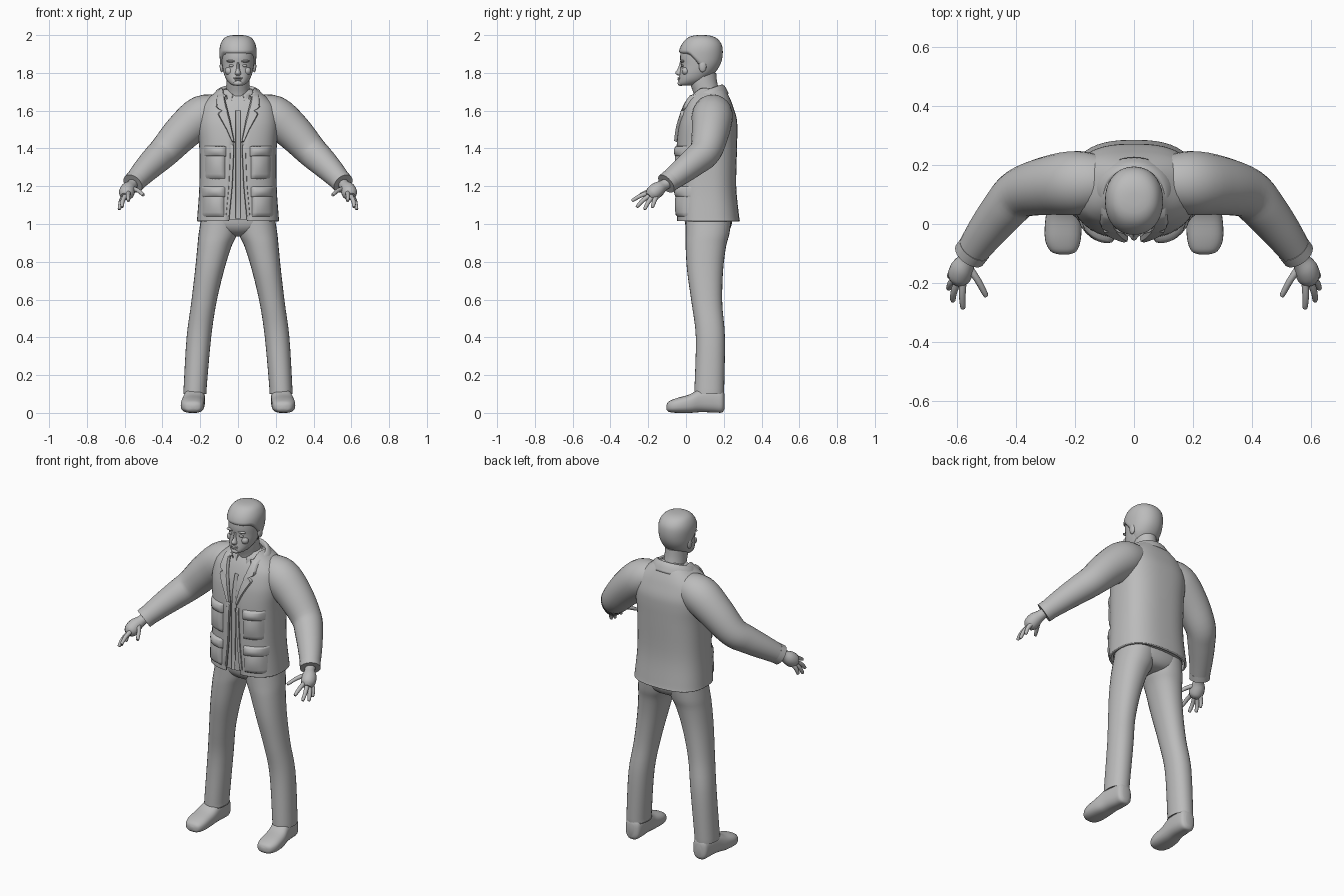
import bpy, bmesh, math
from mathutils import Vector

if "Cube" in bpy.data.objects:
    bpy.data.objects.remove(bpy.data.objects["Cube"])

grey = bpy.data.materials.new("plain_grey")
grey.diffuse_color = (0.5, 0.5, 0.5, 1)
grey.use_nodes = True
grey.node_tree.nodes["Principled BSDF"].inputs["Base Color"].default_value = grey.diffuse_color


def finish(name, bm, mirror=False, thick=0, angle=50):
    bmesh.ops.recalc_face_normals(bm, faces=bm.faces)
    me = bpy.data.meshes.new(name)
    bm.to_mesh(me)
    bm.free()
    me.materials.append(grey)
    ob = bpy.data.objects.new(name, me)
    bpy.context.collection.objects.link(ob)
    bpy.ops.object.select_all(action='DESELECT')
    ob.select_set(True)
    bpy.context.view_layer.objects.active = ob
    bpy.ops.object.shade_smooth_by_angle(angle=math.radians(angle))
    if thick:
        m = ob.modifiers.new("thickness", 'SOLIDIFY')
        m.thickness, m.offset = thick, -1
    if mirror:
        ob.modifiers.new("mirror", 'MIRROR').use_mirror_merge = False
    return ob


def dense(rows, k=4):
    """Catmull-Rom resampling of rows of numbers."""
    out = []
    for i in range(len(rows) - 1):
        p = [rows[max(0, min(len(rows) - 1, i + d))] for d in (-1, 0, 1, 2)]
        for s in range(k):
            t = s / k
            out.append([0.5 * (2 * b + (c - a) * t + (2 * a - 5 * b + 4 * c - d) * t * t
                               + (3 * b - a - 3 * c + d) * t ** 3) for a, b, c, d in zip(*p)])
    return out + [list(rows[-1])]


def at(rows, z):
    """Linear lookup by first column."""
    if z <= rows[0][0]:
        return rows[0]
    for a, b in zip(rows, rows[1:]):
        if z <= b[0]:
            t = (z - a[0]) / (b[0] - a[0])
            return [u + (v - u) * t for u, v in zip(a, b)]
    return rows[-1]


def sup(a, n):
    c, s = math.cos(a), math.sin(a)
    return (math.copysign(abs(c) ** (2 / n), c), math.copysign(abs(s) ** (2 / n), s))


def skin(rings, closed=True, caps=True):
    bm = bmesh.new()
    vs = [[bm.verts.new(p) for p in r] for r in rings]
    n = len(vs[0])
    for a, b in zip(vs, vs[1:]):
        for i in range(n if closed else n - 1):
            j = (i + 1) % n
            bm.faces.new((a[i], a[j], b[j], b[i]))
    if closed and caps:
        bm.faces.new(vs[0])
        bm.faces.new(vs[-1])
    return bm


def loft(rows, n=2.0, seg=28, axis='z'):
    """Rows: station, x0, x1, then low and high limit of the other axis."""
    rings = []
    for s, x0, x1, w0, w1 in dense(rows):
        ring = []
        for i in range(seg):
            c, q = sup(math.tau * i / seg, n)
            x, w = (x0 + x1) / 2 + c * (x1 - x0) / 2, (w0 + w1) / 2 + q * (w1 - w0) / 2
            ring.append((x, w, s) if axis == 'z' else (x, s, w))
        rings.append(ring)
    return skin(rings)


def tube(rows, seg=16, k=4):
    """Round limb along rows of x, y, z, radius."""
    d = dense(rows, k)
    rings = []
    for i, r in enumerate(d):
        t = (Vector(d[min(i + 1, len(d) - 1)][:3]) - Vector(d[max(i - 1, 0)][:3])).normalized()
        u = t.cross(Vector((0, 1, 0.2))).normalized()
        v = t.cross(u)
        rings.append([Vector(r[:3]) + r[3] * (u * math.cos(math.tau * j / seg) + v * math.sin(math.tau * j / seg))
                      for j in range(seg)])
    return skin(rings)


def ball(name, c, r, mirror=False):
    bm = bmesh.new()
    bmesh.ops.create_uvsphere(bm, u_segments=16, v_segments=10, radius=1)
    for v in bm.verts:
        v.co = Vector(c) + Vector([a * b for a, b in zip(v.co, r)])
    return finish(name, bm, mirror)


# jacket body: height, front, back, half width
JACKET = dense([(1.015, -.05, .285, .218), (1.05, -.05, .28, .215), (1.2, -.05, .266, .205),
                (1.4, -.05, .27, .205), (1.5, -.042, .272, .213), (1.56, -.03, .268, .212),
                (1.62, -.01, .25, .198), (1.66, .01, .235, .165), (1.70, .035, .215, .115), (1.72, .045, .2, .09)])
GAP = [(1.015, .05), (1.2, .032), (1.43, .022), (1.55, .045), (1.65, .07), (1.72, .085)]
N = 2.6


def front_y(x, z, off=0):
    _, f, b, rx = at(JACKET, z)
    k = max(0, 1 - min(1, abs(x) / rx) ** N) ** (1 / N)
    return (f + b) / 2 - (b - f) / 2 * k - off


rings = []
for z, f, b, rx in JACKET:
    g = min(.98, at(GAP, z)[1] / rx)
    a0 = math.acos(g ** (N / 2))
    ring = []
    for i in range(49):
        c, s = sup(-a0 + (math.pi + 2 * a0) * i / 48, N)
        ring.append((c * rx, (f + b) / 2 + s * (b - f) / 2, z))
    rings.append(ring)
finish("jacket_body", skin(rings, closed=False), thick=.012)


def patch(name, z0, z1, lo, hi, puff, mirror=True, nx=8, nz=10):
    """Raised panel lying on the jacket front, with edges sunk into it."""
    rings = []
    for j in range(nz + 1):
        z = z0 + (z1 - z0) * j / nz
        xs = [lo(z) + (hi(z) - lo(z)) * i / nx for i in range(nx + 1)]
        rings.append([(x, front_y(x, z, -.006 if i in (0, nx) or j in (0, nz) else puff(i / nx, j / nz)), z)
                      for i, x in enumerate(xs)])
    return finish(name, skin(rings, closed=False), mirror, angle=60)


def bulge(h):
    return lambda u, v: h * (.45 + .55 * math.sin(math.pi * u) * math.sin(math.pi * v))


# pockets and flaps
for label, z0, z1, x0, x1 in (("chest", 1.235, 1.385, .065, .178), ("hip", 1.035, 1.17, .07, .193)):
    patch(label + "_pocket", z0, z1, lambda z: x0, lambda z: x1, bulge(.022))
    patch(label + "_pocket_flap", z1 - .03, z1 + .03, lambda z: x0 - .006, lambda z: x1 + .005, bulge(.026))
# lapels with notch, front hems
LAPEL = [(1.43, .03), (1.50, .062), (1.585, .112), (1.60, .088), (1.615, .118), (1.69, .112)]
patch("lapel", 1.43, 1.69, lambda z: at(GAP, z)[1] - .004, lambda z: at(LAPEL, z)[1],
      lambda u, v: .010 + .006 * u, nz=26)
patch("front_hem", 1.02, 1.44, lambda z: at(GAP, z)[1] - .003, lambda z: at(GAP, z)[1] + .018, lambda u, v: .005)


# collars wrapped around the neck
def collar(name, prof, span, tilt, thick):
    rings = []
    for i in range(37):
        a = math.pi / 2 + math.radians(span) * (i / 18 - 1)
        rings.append([(r * math.cos(a), .1 + r * .86 * math.sin(a), z + tilt * r * math.sin(a)) for r, z in dense(prof, 3)])
    return finish(name, skin(rings, closed=False), thick=thick)


collar("jacket_collar", [(.085, 1.66), (.095, 1.70), (.108, 1.706), (.128, 1.685), (.147, 1.645)], 142, .3, .006)
collar("shirt_collar", [(.066, 1.66), (.072, 1.705), (.082, 1.70), (.096, 1.655)], 158, .3, .004)

# shirt with button strip
finish("shirt", loft([(z, -rx + .02, rx - .02, f + .022, b - .02) for z, f, b, rx in JACKET[2::4]], N))
patch("shirt_placket", 1.03, 1.60, lambda z: -.012, lambda z: .012, lambda u, v: -.016, mirror=False, nx=4)

# sleeves and cuffs
finish("sleeve", tube([(.08, .145, 1.60, .08), (.185, .14, 1.575, .108), (.29, .13, 1.49, .1),
                       (.385, .105, 1.388, .085), (.44, .05, 1.335, .077), (.5, -.025, 1.275, .066),
                       (.553, -.1, 1.217, .054)], 24), True)
finish("cuff", tube([(.54, -.082, 1.232, .058), (.557, -.105, 1.213, .057)], 24, 1), True)

# hands
finish("palm", tube([(.553, -.095, 1.218, .028), (.565, -.122, 1.203, .03), (.582, -.15, 1.183, .04),
                     (.592, -.178, 1.16, .04), (.598, -.195, 1.145, .024)], 14), True)
FINGERS = {"thumb": ((.565, -.14, 1.19), (.53, -.19, 1.178), (.503, -.24, 1.155)),
           "index_finger": ((.58, -.185, 1.168), (.582, -.24, 1.15), (.58, -.282, 1.125)),
           "middle_finger": ((.593, -.185, 1.155), (.61, -.228, 1.125), (.614, -.258, 1.093)),
           "ring_finger": ((.6, -.175, 1.148), (.62, -.2, 1.115), (.628, -.218, 1.08)),
           "little_finger": ((.602, -.155, 1.15), (.62, -.168, 1.12), (.624, -.178, 1.09))}
for label, (a, b, c) in FINGERS.items():
    tip = Vector(c) + (Vector(c) - Vector(b)).normalized() * .005
    finish(label, tube([(*a, .014), (*b, .0115), (*c, .009), (*tip, .003)], 10, 3), True)

# trousers
finish("trouser_leg", loft([(.105, .165, .288, .045, .2), (.13, .166, .288, .045, .202), (.4, .142, .272, .052, .206),
                            (.58, .115, .248, .03, .192), (.75, .075, .228, .006, .196), (.88, .035, .215, -.002, .212),
                            (.95, .004, .208, -.002, .23), (1.06, -.02, .19, .0, .245)], 2.2), True)
finish("trouser_hips", loft([(.935, -.04, .04, .08, .17), (.95, -.11, .11, .03, .215), (.99, -.185, .185, -.002, .24),
                             (1.06, -.195, .195, -.01, .25)], 2.4))

# shoes
finish("shoe", loft([(-.104, .225, .25, .02, .04), (-.092, .195, .283, .006, .06), (-.05, .18, .302, .0, .078),
                     (.02, .177, .3, .0, .098), (.08, .175, .287, .004, .13), (.15, .175, .277, .002, .135),
                     (.19, .182, .27, .002, .125), (.203, .205, .25, .02, .1)], 2.6, axis='y'), True)

# neck and head: height, half width, front, back
finish("neck", loft([(1.62, -.07, .07, .05, .2), (1.69, -.062, .062, .04, .18), (1.75, -.06, .06, .02, .165),
                     (1.8, -.06, .06, .02, .16)]))
HEAD = [(1.732, .022, -.03, .03), (1.742, .042, -.04, .07), (1.765, .062, -.038, .11), (1.80, .076, -.033, .145),
        (1.84, .084, -.028, .172), (1.88, .088, -.031, .184), (1.92, .089, -.026, .185), (1.95, .082, -.012, .177),
        (1.975, .066, .012, .155), (1.988, .042, .04, .125), (1.992, .012, .072, .095)]
finish("head", loft([(z, -r, r, f, b) for z, r, f, b in HEAD], 2.15))

# hair cap: low at the nape, fringe over the forehead
HD = dense(HEAD)
rings = []
for j in range(19):
    t = 1 - (1 - j / 18) ** 1.6
    ring = []
    for i in range(40):
        c, s = sup(math.tau * i / 40, 2.15)
        z0 = 1.905 if s < -.55 else 1.905 - .125 * min(1, (s + .55) / 1.1)
        z = z0 + (1.992 - z0) * t
        _, r, f, b = at(HD, z)
        e = .003 if j == 0 else .009
        ring.append((c * (r + e), (f + b) / 2 + s * ((b - f) / 2 + e), z + .008 * t))
    rings.append(ring)
finish("hair", skin(rings))

# face and ears
finish("nose", loft([(1.785, -.012, .012, -.04, -.0), (1.793, -.017, .017, -.052, 0), (1.803, -.015, .015, -.056, 0),
                     (1.825, -.009, .009, -.042, 0), (1.855, -.008, .008, -.033, 0)], seg=12))
ball("upper_lip", (0, -.034, 1.773), (.024, .011, .005))
ball("lower_lip", (0, -.034, 1.764), (.02, .011, .006))
ball("chin", (0, -.028, 1.745), (.026, .017, .014))
ball("eye", (.034, -.017, 1.838), (.015, .01, .007), True)
ball("brow", (.036, -.019, 1.862), (.026, .013, .007), True)
ball("cheek", (.045, -.002, 1.81), (.024, .02, .022), True)
ball("ear", (.086, .088, 1.835), (.011, .02, .032), True)
